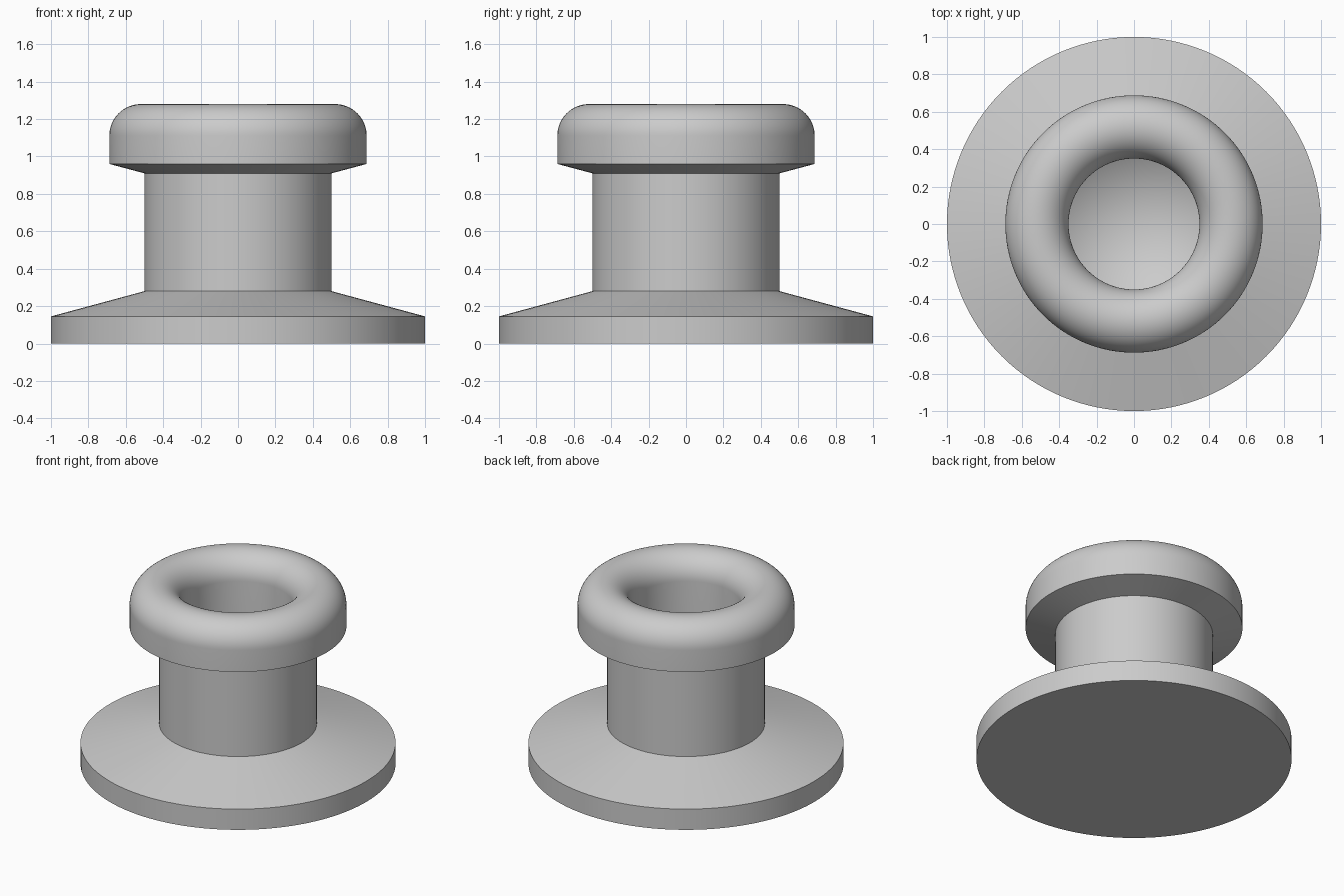
import bpy
import bmesh
import math

cube = bpy.data.objects.get("Cube")
if cube:
    bpy.data.objects.remove(cube, do_unlink=True)

SEGMENTS = 128

# Plain grey finish
grey = bpy.data.materials.new("plain_grey")
grey.use_nodes = True
colour = (0.6, 0.6, 0.6, 1.0)
grey.diffuse_color = colour
grey.node_tree.nodes["Principled BSDF"].inputs["Base Color"].default_value = colour


def arc(centre_r, centre_z, radius, start, end, steps):
    """Points of a circular arc in the radius/height plane, angles in degrees."""
    points = []
    for i in range(steps + 1):
        a = math.radians(start + (end - start) * i / steps)
        points.append((centre_r + radius * math.cos(a), centre_z + radius * math.sin(a)))
    return points


def lathe(name, profile):
    """Spin a radius/height profile around the z axis."""
    bm = bmesh.new()
    verts = [bm.verts.new((r, 0, z)) for r, z in profile]
    edges = [bm.edges.new(pair) for pair in zip(verts, verts[1:])]
    bmesh.ops.spin(bm, geom=verts + edges, cent=(0, 0, 0), axis=(0, 0, 1),
                   angle=math.tau, steps=SEGMENTS, use_duplicate=False)
    bmesh.ops.remove_doubles(bm, verts=bm.verts, dist=0.0001)
    bmesh.ops.recalc_face_normals(bm, faces=bm.faces)
    mesh = bpy.data.meshes.new(name)
    bm.to_mesh(mesh)
    bm.free()
    mesh.materials.append(grey)
    obj = bpy.data.objects.new(name, mesh)
    bpy.context.collection.objects.link(obj)
    bpy.ops.object.select_all(action="DESELECT")
    obj.select_set(True)
    bpy.context.view_layer.objects.active = obj
    bpy.ops.object.shade_smooth_by_angle(angle=math.radians(25))
    return obj


# Flange, neck, rounded head and conical-bottomed bore as one turned solid
flange = [(0, 0), (1, 0), (1, 0.145)]
neck = [(0.5, 0.28), (0.5, 0.91)]
head = [(0.688, 0.96)] + arc(0.519, 1.111, 0.169, 0, 180, 32)
bore = [(0.35, 0.4), (0, 0.19)]
lathe("flanged_knob", flange + neck + head + bore)
